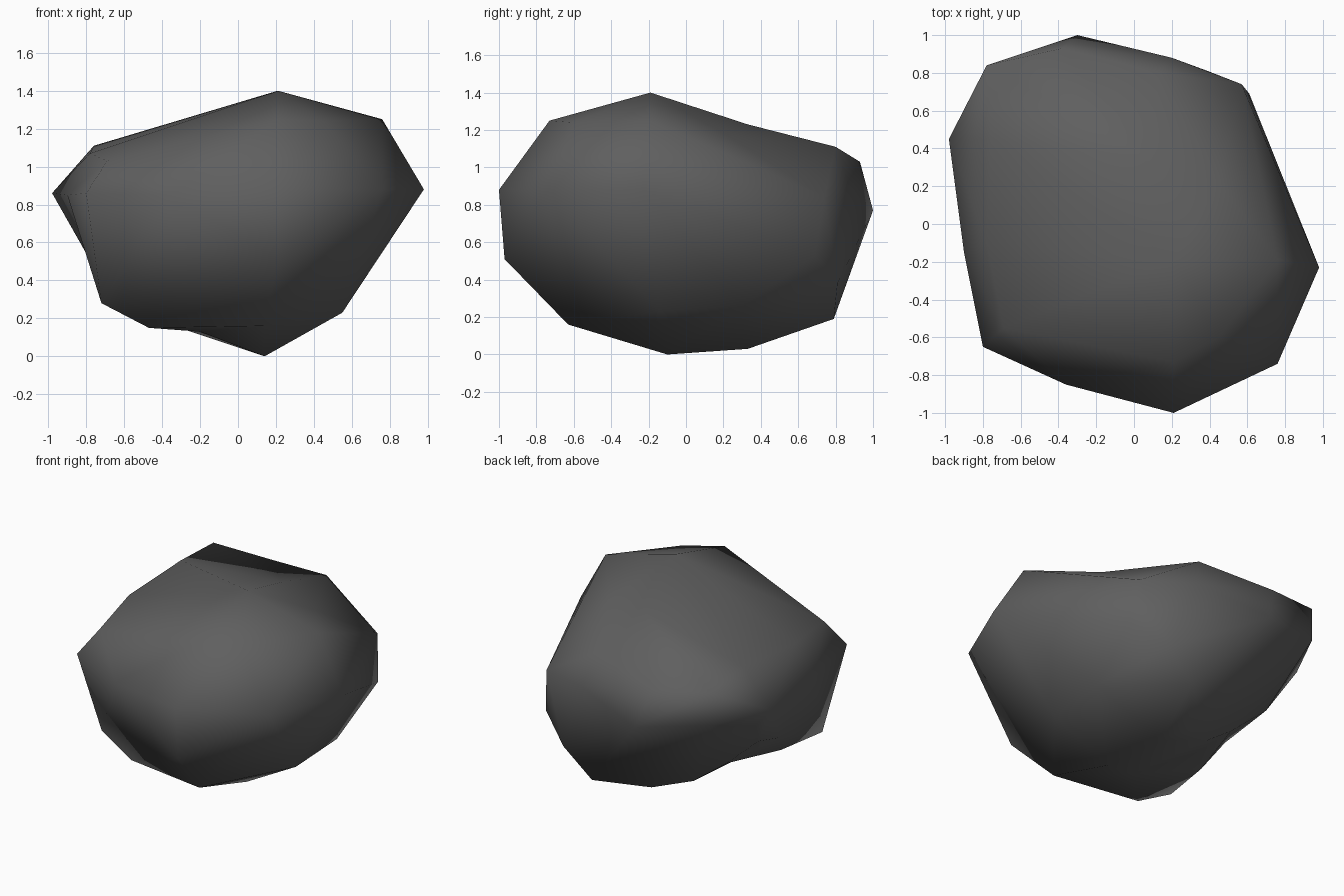
import bpy
import bmesh
from mathutils import Vector


def remove_default_cube():
    cube = bpy.data.objects.get("Cube")
    if cube:
        bpy.data.objects.remove(cube, do_unlink=True)


def make_material(name, colour):
    material = bpy.data.materials.new(name)
    material.use_nodes = True
    material.diffuse_color = colour
    shader = material.node_tree.nodes["Principled BSDF"]
    shader.inputs["Base Color"].default_value = colour
    return material


def stone_object(name, corners, heart, roundness, material):
    """Skin the corners while inflated towards a ball, then let them
    settle back, so that shallow hollows survive in the surface."""
    bm = bmesh.new()
    settled = {}
    for corner in corners:
        arm = Vector(corner) - heart
        inflated = arm.normalized() * arm.length ** roundness
        settled[bm.verts.new(inflated)] = Vector(corner)
    result = bmesh.ops.convex_hull(bm, input=bm.verts[:])
    buried = {v for key in ("geom_interior", "geom_unused")
              for v in result[key] if isinstance(v, bmesh.types.BMVert)}
    bmesh.ops.delete(bm, geom=list(buried), context="VERTS")
    bmesh.ops.recalc_face_normals(bm, faces=bm.faces[:])
    for vert in bm.verts:
        vert.co = settled[vert]
    for face in bm.faces:
        face.smooth = True
    mesh = bpy.data.meshes.new(name)
    bm.to_mesh(mesh)
    bm.free()
    mesh.materials.append(material)
    stone = bpy.data.objects.new(name, mesh)
    bpy.context.collection.objects.link(stone)
    return stone


remove_default_cube()
dark_grey_stone = make_material("dark_grey_stone", (0.115, 0.115, 0.115, 1.0))

# Peak and sloping shoulders
crown = [
    (.21, -.19, 1.4), (.76, -.19, 1.25), (.21, -.73, 1.25), (.45, -.6, 1.24),
    (-.76, .45, 1.11), (-.78, -.1, 1.07), (-.69, -.55, 1.03),
    (-.78, .84, 1.08), (-.38, .93, 1.03), (.13, .8, 1.11),
    (.1, .33, 1.23), (.45, .22, 1.17),
]

# Widest band around the middle
girth = [
    (.98, -.23, .88), (.76, -.74, .88), (.21, -1, .88), (-.36, -.85, .85),
    (-.8, -.65, .86), (-.9, -.15, .85), (-.98, .45, .86), (-.78, .84, .85),
    (-.3, 1, .77), (.2, .88, .88), (.57, .74, .84), (.61, .69, .53),
    (.21, -.97, .51), (.39, .81, .38),
]

# Tapering underside and the low point it rests on
base = [
    (.14, -.1, 0), (.05, .33, .03), (-.06, .47, .08), (.14, -.63, .16),
    (.55, -.14, .23), (.56, .3, .26), (-.47, -.52, .15), (-.72, -.49, .28),
    (.18, .79, .19),
]

# Hollowed flank under the overhang
hollow = [
    (-.86, .46, .72), (-.81, .35, .56), (-.74, .02, .44), (-.66, -.12, .28),
    (-.54, .32, .32), (-.46, .1, .24), (-.31, .36, .15), (-.2, -.25, .13),
]

rock = stone_object("rock", crown + girth + base + hollow,
                    Vector((0, 0, .7)), .35, dark_grey_stone)
